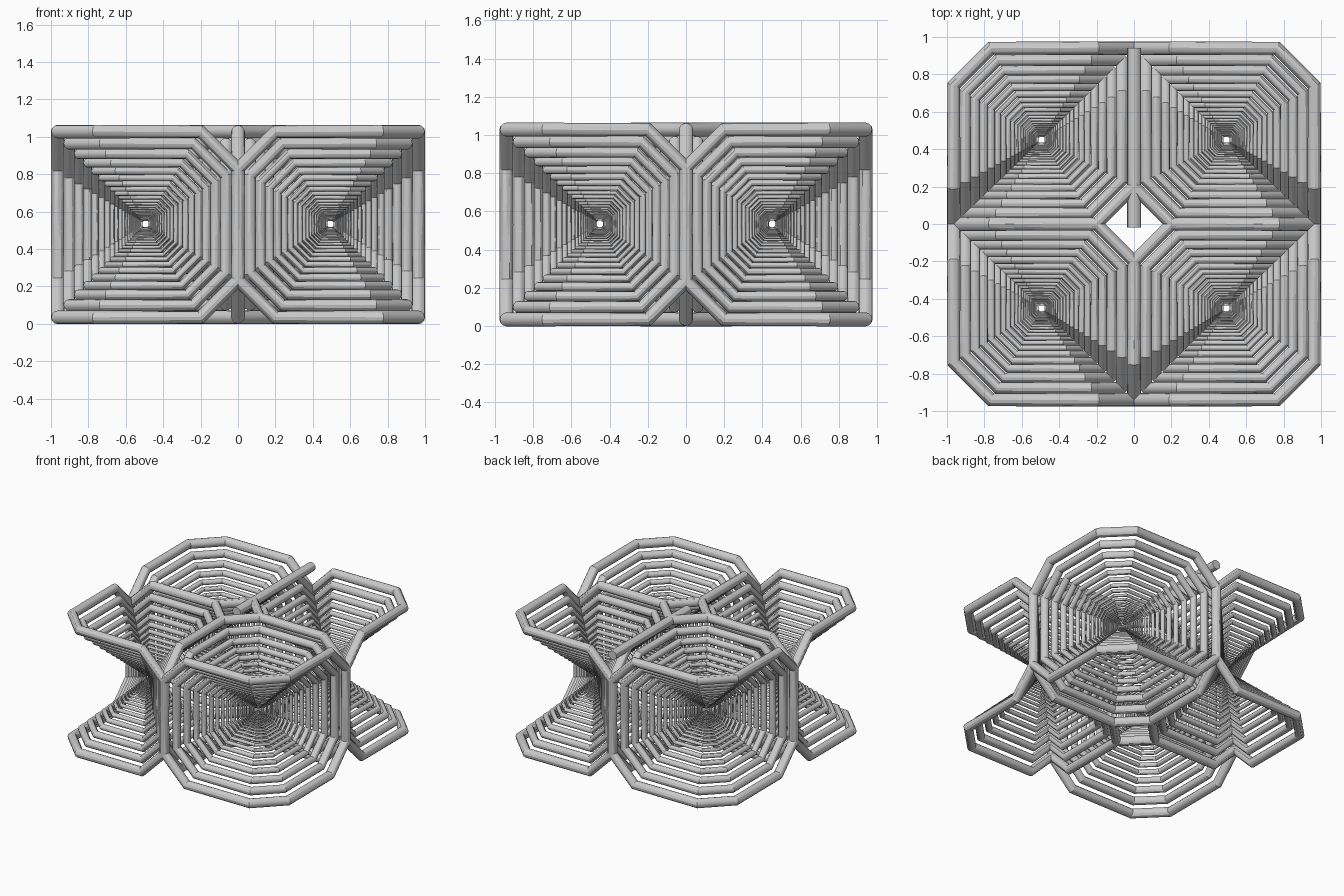
import bpy
from mathutils import Vector

if "Cube" in bpy.data.objects:
    bpy.data.objects.remove(bpy.data.objects["Cube"])

LO = Vector((0.0, 0.0, 0.035))       # one cell, tube centre lines
HI = Vector((0.964, 0.94, 1.028))
APEX = Vector((0.495, 0.45, 0.535))  # point the nested loops shrink to
RADIUS, RATIO, LEVELS, CUT = 0.0365, 0.87, 25, 0.2

# six cube edges winding around a body diagonal
HEX = [(1, 0, 0), (1, 1, 0), (0, 1, 0), (0, 1, 1), (0, 0, 1), (1, 0, 1)]


def chamfered_loop(flip):
    corners = [Vector((LO[0] + u * (HI[0] - LO[0]), LO[1] + v * (HI[1] - LO[1]),
                       LO[2] + (1 - w if flip else w) * (HI[2] - LO[2])))
               for u, v, w in HEX]
    pts = []
    for i, c in enumerate(corners):
        for other in (corners[i - 1], corners[(i + 1) % 6]):
            pts.append(c + (other - c).normalized() * CUT)
    return pts


def new_curve(name):
    cu = bpy.data.curves.new(name, 'CURVE')
    cu.dimensions = '3D'
    cu.bevel_depth = RADIUS
    cu.bevel_resolution = 4
    cu.use_fill_caps = True
    ob = bpy.data.objects.new(name, cu)
    bpy.context.collection.objects.link(ob)
    return ob


def add_tube(ob, pts, radius=1.0, closed=True):
    sp = ob.data.splines.new('POLY')
    sp.points.add(len(pts) - 1)
    for p, co in zip(sp.points, pts):
        p.co = (*co, 1)
        p.radius = radius
    sp.use_cyclic_u = closed
    sp.use_smooth = True


def finish(ob):
    bpy.ops.object.select_all(action='DESELECT')
    ob.select_set(True)
    bpy.context.view_layer.objects.active = ob
    bpy.ops.object.convert(target='MESH')
    bpy.ops.object.shade_smooth_by_angle()


# two crossing funnels of nested loops in each of four cells
for sx in (-1, 1):
    for sy in (-1, 1):
        for flip in (False, True):
            name = "%s_%s_%s_funnel" % ("left" if sx < 0 else "right",
                                        "front" if sy < 0 else "back",
                                        "lower" if flip else "upper")
            ob = new_curve(name)
            for n in range(LEVELS):
                k = RATIO ** n
                pts = []
                for p in chamfered_loop(flip):
                    q = APEX + (p - APEX) * k
                    pts.append(Vector((sx * q.x, sy * q.y, q.z)))
                add_tube(ob, pts, k)
            finish(ob)

# straight bar along the top at the back
bar = new_curve("top_bar")
add_tube(bar, [(0, 0.94, 1.028), (0, -0.02, 1.028)], closed=False)
finish(bar)
